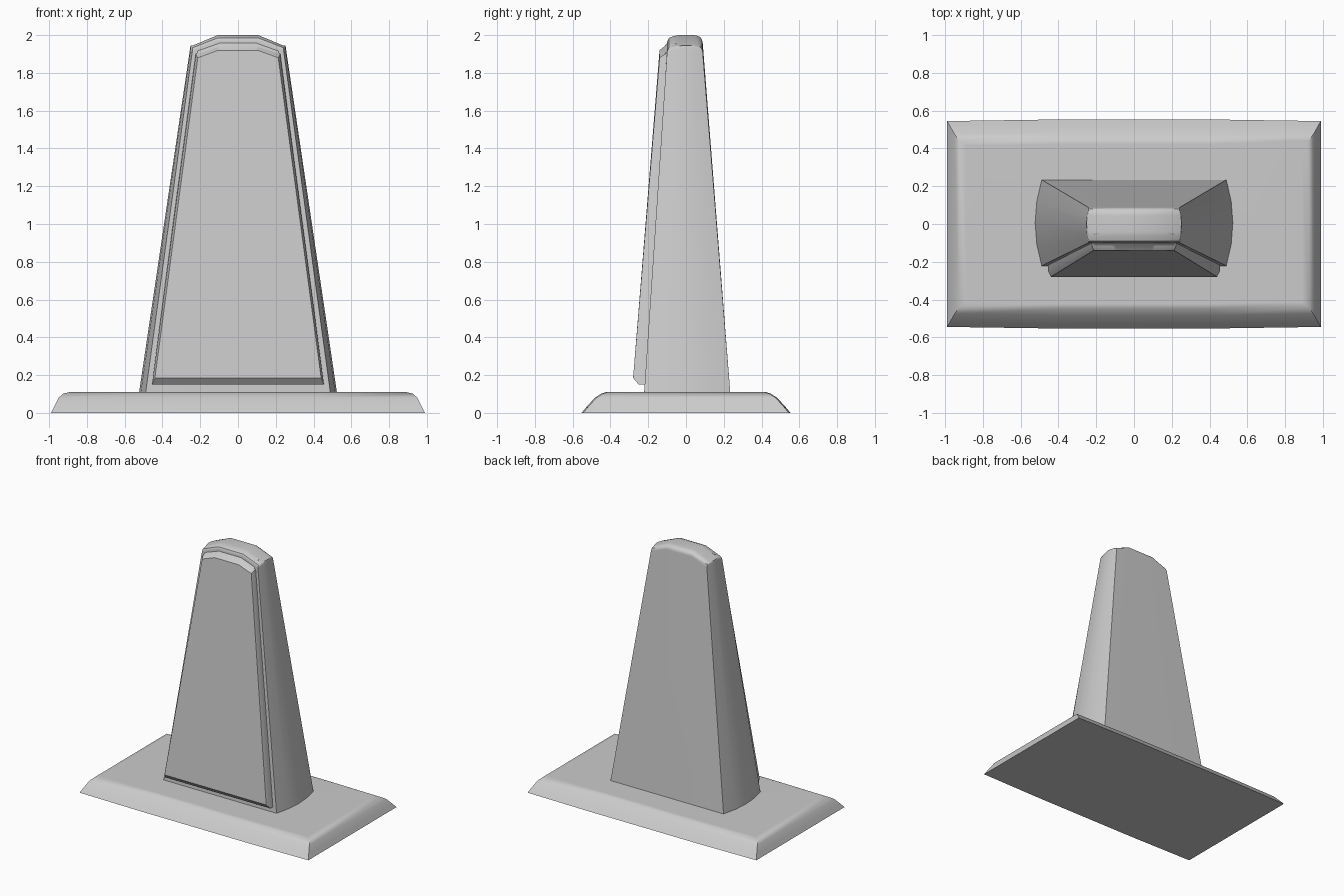
import bpy, bmesh, math

cube = bpy.data.objects.get("Cube")
if cube:
    bpy.data.objects.remove(cube, do_unlink=True)

stone = bpy.data.materials.new("grey stone")
stone.use_nodes = True
GREY = (0.6, 0.6, 0.6, 1)
stone.diffuse_color = GREY
stone.node_tree.nodes["Principled BSDF"].inputs["Base Color"].default_value = GREY


def loft(name, rings, strips):
    """Skin closed rings; cap the last with strips of ring indices and the first with one face."""
    bm = bmesh.new()
    vs = [[bm.verts.new(p) for p in ring] for ring in rings]
    n = len(rings[0])
    for a, b in zip(vs, vs[1:]):
        for i in range(n):
            j = (i + 1) % n
            bm.faces.new((a[i], a[j], b[j], b[i]))
    bm.faces.new(vs[0][::-1])
    for s in strips:
        bm.faces.new([vs[-1][i] for i in s])
    bmesh.ops.recalc_face_normals(bm, faces=bm.faces)
    mesh = bpy.data.meshes.new(name)
    bm.to_mesh(mesh)
    bm.free()
    mesh.materials.append(stone)
    mesh.shade_smooth()
    mesh.set_sharp_from_angle(angle=math.radians(35))
    obj = bpy.data.objects.new(name, mesh)
    bpy.context.collection.objects.link(obj)
    mod = obj.modifiers.new("even shading", "WEIGHTED_NORMAL")
    mod.keep_sharp = True
    return obj


FRACTIONS = (-1, -0.45, 0.45, 1)


# Plinth: slightly bowed long sides and a rounded rim
def plinth_ring(hx, hy, z):
    bow = lambda f: hy + (0.008 if abs(f) < 1 else 0)
    front = [(f * hx, -bow(f), z) for f in FRACTIONS]
    back = [(f * hx, bow(f), z) for f in reversed(FRACTIONS)]
    return front + back


rim = [(0.99, 0.545, 0), (0.975, 0.52, 0.03), (0.95, 0.475, 0.08),
       (0.925, 0.44, 0.102), (0.89, 0.415, 0.11)]
loft("plinth", [plinth_ring(*r) for r in rim], [range(8)])


# Upright slab: tapered, with bulging ends and an arched, rounded top
def slab_ring(hx, bulge, front_y, back_y, z, arch):
    def height(f):
        return z - (arch if abs(f) == 1 else 0)
    mid = (front_y + back_y) / 2
    half = (back_y - front_y) / 2
    sides = (-0.5, 0, 0.5)
    side = [(hx + bulge * (1 - t * t), mid + t * half, z - arch) for t in sides]
    front = [(f * hx, front_y, height(f)) for f in FRACTIONS]
    back = [(f * hx, back_y, height(f)) for f in reversed(FRACTIONS)]
    return front + side + back + [(-x, y, h) for x, y, h in reversed(side)]


slab = [slab_ring(0.49, 0.035, -0.222, 0.235, 0.1, 0),
        slab_ring(0.242, 0.014, -0.1, 0.088, 1.965, 0.05),
        slab_ring(0.241, 0.013, -0.09, 0.08, 1.985, 0.052),
        slab_ring(0.24, 0.012, -0.065, 0.065, 1.995, 0.054),
        slab_ring(0.24, 0.012, -0.04, 0.045, 2.0, 0.055)]
loft("slab", slab, [(0, 1, 9, 10), (1, 2, 8, 9), (2, 3, 7, 8),
                    (3, 4, 5, 6, 7), (10, 11, 12, 13, 0)])


# Raised front panel: arched top and chamfered border
def panel_ring(low, low_y, low_z, high, high_y, high_z):
    right = [(low, low_y, low_z), (high, high_y, high_z - 0.04), (0.105, high_y, high_z)]
    return right + [(-x, y, z) for x, y, z in reversed(right)]


panel = [panel_ring(0.455, -0.19, 0.15, 0.225, -0.07, 1.955),
         panel_ring(0.455, -0.25, 0.15, 0.223, -0.115, 1.937),
         panel_ring(0.44, -0.28, 0.185, 0.213, -0.14, 1.92)]
loft("front_panel", panel, [range(6)])

# Cove easing the panel's top into the slab's crown
cove_path = [(-0.14, 1.92), (-0.115, 1.94), (-0.095, 1.965), (-0.07, 1.99), (-0.05, 1.998)]
cove = [[(x * 0.215, y, z - (0.042 if abs(x) == 1 else 0)) for y, z in cove_path]
        + [(x * 0.215, -0.05, 1.9)] for x in FRACTIONS]
loft("crown_cove", cove, [range(6)])
